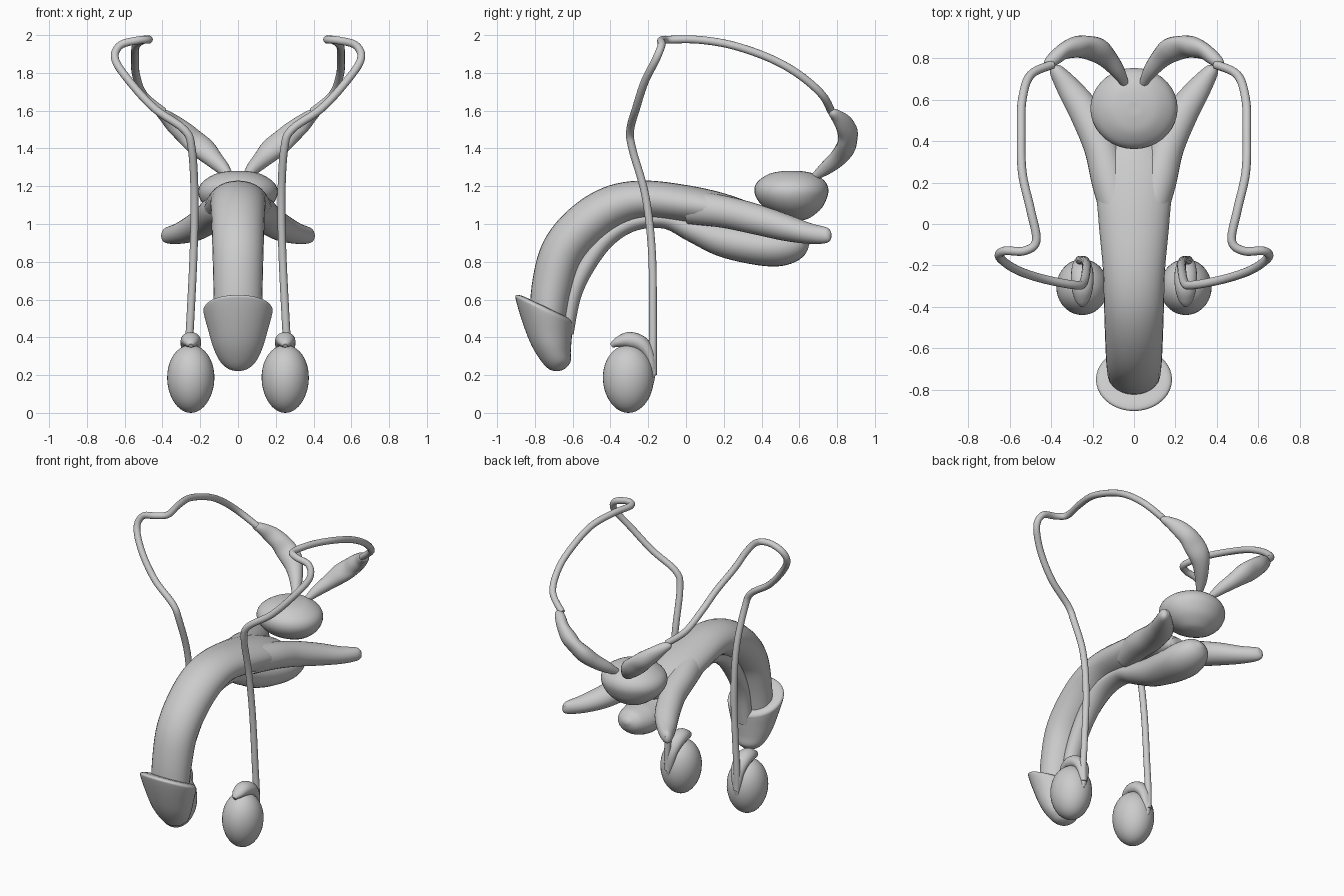
import bpy, bmesh, math
from mathutils import Vector


def spline(pts, sub):
    out = []
    for i in range(len(pts) - 1):
        p = [pts[max(0, min(len(pts) - 1, i + k))] for k in (-1, 0, 1, 2)]
        for s in range(sub):
            t = s / sub
            out.append([0.5 * (2 * b + (c - a) * t + (2 * a - 5 * b + 4 * c - d) * t * t
                               + (3 * b - a - 3 * c + d) * t ** 3) for a, b, c, d in zip(*p)])
    out.append(list(pts[-1]))
    return out


def finish(ob, mirror):
    if mirror:
        m = ob.modifiers.new("mirror", 'MIRROR')
        m.use_axis = (True, False, False)
    bpy.ops.object.select_all(action='DESELECT')
    ob.select_set(True)
    bpy.context.view_layer.objects.active = ob
    bpy.ops.object.shade_smooth_by_angle(angle=math.radians(50))


def loft(name, pts, sides=28, sub=6, flat=False, mirror=False, shape=None):
    """Sweep ellipses along points (x, y, z, half width, half depth)."""
    pts = spline(pts, sub)
    bm = bmesh.new()
    rings, side = [], Vector((1, 0, 0))
    for i, p in enumerate(pts):
        c = Vector(p[:3])
        tan = (Vector(pts[min(i + 1, len(pts) - 1)][:3]) - Vector(pts[max(i - 1, 0)][:3])).normalized()
        if flat:
            tan = Vector((0, 0, 1))
        side = (side - tan * side.dot(tan)).normalized()
        up = tan.cross(side)
        a, b = max(p[3], 0.003), max(p[4], 0.003)
        ring = []
        for k in range(sides):
            t = 2 * math.pi * k / sides
            v = c + side * (a * math.cos(t)) + up * (b * math.sin(t))
            ring.append(bm.verts.new(shape(v) if shape else v))
        rings.append(ring)
    for r, q in zip(rings, rings[1:]):
        for k in range(sides):
            n = (k + 1) % sides
            bm.faces.new((r[k], r[n], q[n], q[k]))
    bm.faces.new(rings[0])
    bm.faces.new(rings[-1])
    bmesh.ops.recalc_face_normals(bm, faces=bm.faces)
    me = bpy.data.meshes.new(name)
    bm.to_mesh(me)
    bm.free()
    ob = bpy.data.objects.new(name, me)
    bpy.context.collection.objects.link(ob)
    finish(ob, mirror)
    return ob


# curved main shaft
loft("shaft", [(0, -.735, .45, .125, .095), (0, -.71, .66, .13, .108), (0, -.655, .85, .135, .115),
               (0, -.54, .99, .14, .118), (0, -.39, 1.09, .145, .113), (0, -.22, 1.128, .15, .102),
               (0, 0, 1.105, .17, .1), (0, .18, 1.075, .18, .09), (0, .33, 1.035, .15, .075),
               (0, .42, 1.01, .06, .04)])

# diverging rear roots
loft("rear_root", [(.07, .02, 1.09, .08, .09), (.115, .2, 1.065, .088, .085), (.16, .37, 1.025, .082, .08),
                   (.23, .53, .98, .078, .07), (.31, .65, .95, .06, .055), (.375, .74, .94, .035, .042),
                   (.39, .765, .94, .012, .02)], mirror=True)

# lower column swelling into the bulb
loft("lower_column", [(0, -.635, .42, .05, .04), (0, -.6, .62, .055, .045), (0, -.53, .78, .06, .05),
                      (0, -.42, .925, .065, .05), (0, -.28, 1.01, .07, .048), (0, -.11, 1.025, .075, .05),
                      (0, .04, .97, .085, .068), (0, .2, .915, .105, .09), (0, .4, .88, .13, .1),
                      (0, .52, .88, .125, .098), (0, .61, .9, .085, .068), (0, .65, .91, .02, .015)])


# tip cap with a sloping rim
def slope(v):
    w = max(0, min(1, (v.z - .25) / .28))
    return Vector((v.x, v.y, v.z - .48 * (v.y + .75) * w))


loft("tip_cap", [(0, -.685, .222, .015, .015), (0, -.685, .235, .055, .045), (0, -.69, .275, .095, .078),
                 (0, -.715, .35, .13, .105), (0, -.735, .44, .157, .13), (0, -.75, .525, .181, .15),
                 (0, -.75, .55, .181, .15), (0, -.745, .562, .16, .13), (0, -.74, .565, .11, .09)],
     sides=36, flat=True, shape=slope)

# rounded gland
loft("gland", [(0, .59, 1.02, .03, .03), (0, .585, 1.035, .09, .075), (0, .57, 1.08, .16, .145),
               (0, .56, 1.13, .2, .183), (0, .558, 1.18, .21, .196), (0, .558, 1.225, .185, .178),
               (0, .56, 1.265, .12, .12), (0, .56, 1.28, .05, .05), (0, .56, 1.281, .004, .004)],
     sides=36, flat=True)

# lumpy vesicles
loft("vesicle", [(.045, .68, 1.25, .02, .02), (.08, .74, 1.295, .036, .036), (.13, .8, 1.345, .05, .045),
                 (.18, .84, 1.395, .066, .05), (.235, .855, 1.44, .068, .044), (.285, .855, 1.485, .06, .048),
                 (.34, .835, 1.53, .052, .038), (.385, .8, 1.57, .035, .034), (.415, .775, 1.59, .022, .024),
                 (.425, .765, 1.597, .006, .008)], sides=20, sub=4, mirror=True)

# long ducts
duct = [(.26, -.175, .2), (.262, -.175, .32), (.252, -.175, .5), (.235, -.18, .85), (.23, -.215, 1.15),
        (.245, -.285, 1.4), (.285, -.295, 1.5), (.44, -.265, 1.61), (.57, -.22, 1.75), (.65, -.16, 1.87),
        (.625, -.13, 1.945), (.53, -.13, 1.972), (.472, -.08, 1.976), (.5, .07, 1.975), (.54, .25, 1.945),
        (.545, .45, 1.875), (.54, .6, 1.79), (.5, .72, 1.685), (.395, .77, 1.595)]
loft("duct", [p + (.021, .021) for p in duct], sides=14, mirror=True)

# egg shaped bodies
bpy.ops.mesh.primitive_uv_sphere_add(segments=36, ring_count=20)
egg = bpy.context.object
egg.name = "egg_body"
for v in egg.data.vertices:
    k = 1 + .04 * v.co.z
    v.co = Vector((.25 + .125 * k * v.co.x, -.305 + .135 * k * v.co.y, .18 + .18 * v.co.z))
finish(egg, True)

# caps hooked over the egg bodies
loft("egg_cap", [(.25, -.395, .355, .012, .012), (.25, -.365, .372, .036, .026), (.25, -.305, .385, .052, .043),
                 (.25, -.24, .365, .054, .043), (.252, -.195, .31, .045, .032), (.256, -.18, .23, .03, .022),
                 (.26, -.18, .16, .012, .01)], sides=20, mirror=True)
